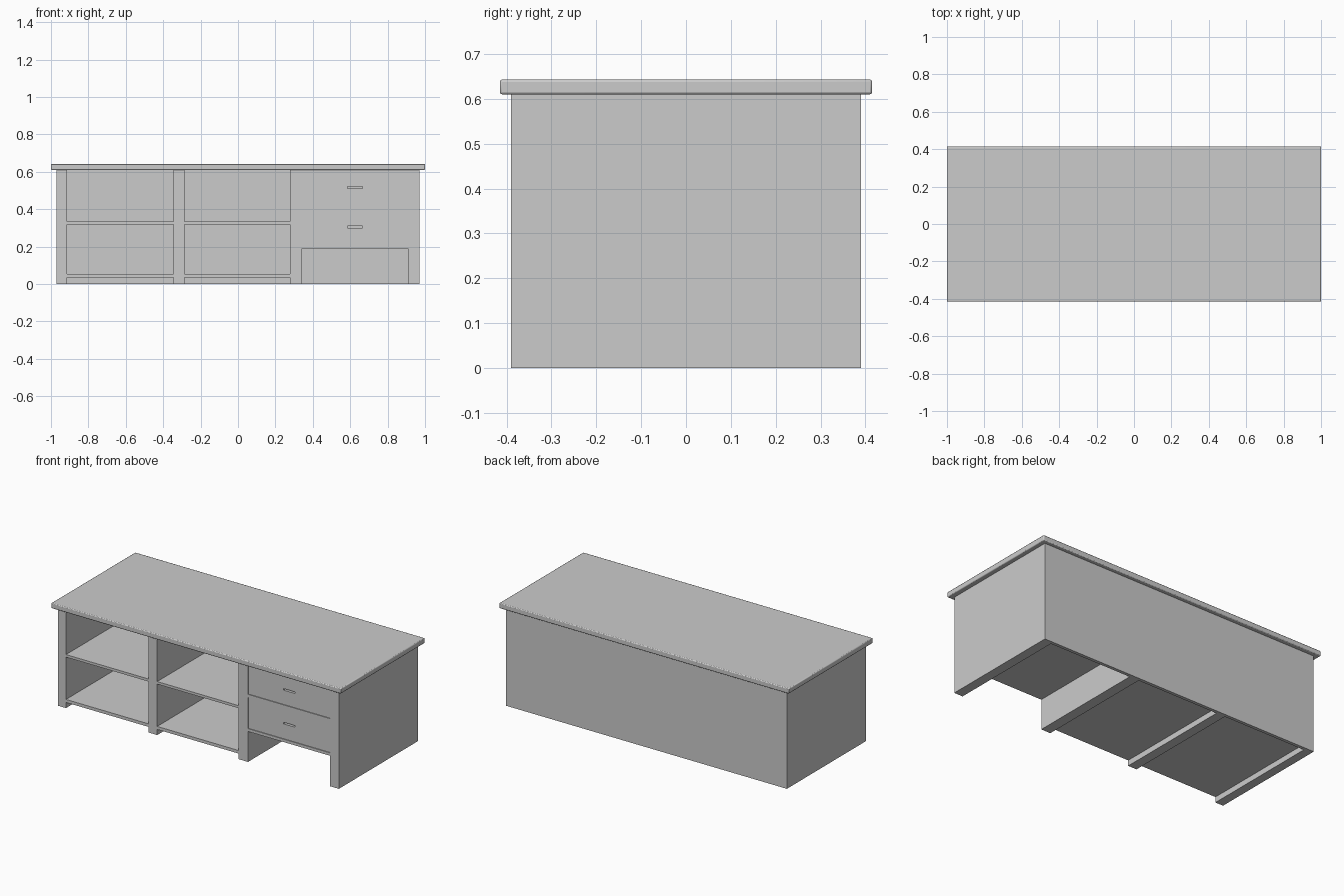
import bpy, bmesh

if "Cube" in bpy.data.objects:
    bpy.data.objects.remove(bpy.data.objects["Cube"])

FRONT, BACK, TOP = -0.39, 0.39, 0.61


def box(name, x, y, z):
    """Box from (min, max) ranges on each axis."""
    bm = bmesh.new()
    bmesh.ops.create_cube(bm, size=1)
    for v in bm.verts:
        v.co = [r[0] if c < 0 else r[1] for c, r in zip(v.co, (x, y, z))]
    me = bpy.data.meshes.new(name)
    bm.to_mesh(me)
    bm.free()
    ob = bpy.data.objects.new(name, me)
    bpy.context.collection.objects.link(ob)
    return ob


# Table top with softly eased edges
top = box("table_top", (-1, 1), (-0.415, 0.415), (TOP, 0.643))
bev = top.modifiers.new("eased_edges", "BEVEL")
bev.width, bev.segments = 0.005, 2
bpy.context.view_layer.objects.active = top
top.select_set(True)
bpy.ops.object.shade_smooth_by_angle()

# Upright panels
uprights = [(-0.97, -0.915), (-0.345, -0.285), (0.277, 0.342), (0.91, 0.97)]
for i, x in enumerate(uprights):
    box(f"upright_panel_{i + 1}", x, (FRONT, BACK), (0, TOP))

# Back panels, shelves and drawer rails between neighbouring uprights
rails = [[(0.035, 0.054), (0.318, 0.334)]] * 2 + [[(0.19, 0.208), (0.403, 0.422)]]
for i in range(3):
    x = (uprights[i][1], uprights[i + 1][0])
    box(f"back_panel_{i + 1}", x, (BACK - 0.02, BACK), (0, TOP))
    for j, z in enumerate(rails[i]):
        box(f"shelf_{i + 1}_{j + 1}", x, (FRONT, BACK - 0.02), z)

# Drawer fronts with a finger slot cut in each
for i, z in enumerate([(0.208, 0.403), (0.422, TOP)]):
    drawer = box(f"drawer_front_{i + 1}", (0.342, 0.91), (FRONT + 0.005, FRONT + 0.04), z)
    mid = (z[0] + z[1]) / 2
    slot = box(f"slot_cutter_{i + 1}", (0.585, 0.665), (FRONT - 0.05, FRONT + 0.025),
               (mid - 0.005, mid + 0.005))
    slot.hide_render = True
    slot.hide_set(True)
    cut = drawer.modifiers.new("finger_slot", "BOOLEAN")
    cut.operation, cut.object, cut.solver = "DIFFERENCE", slot, "EXACT"
